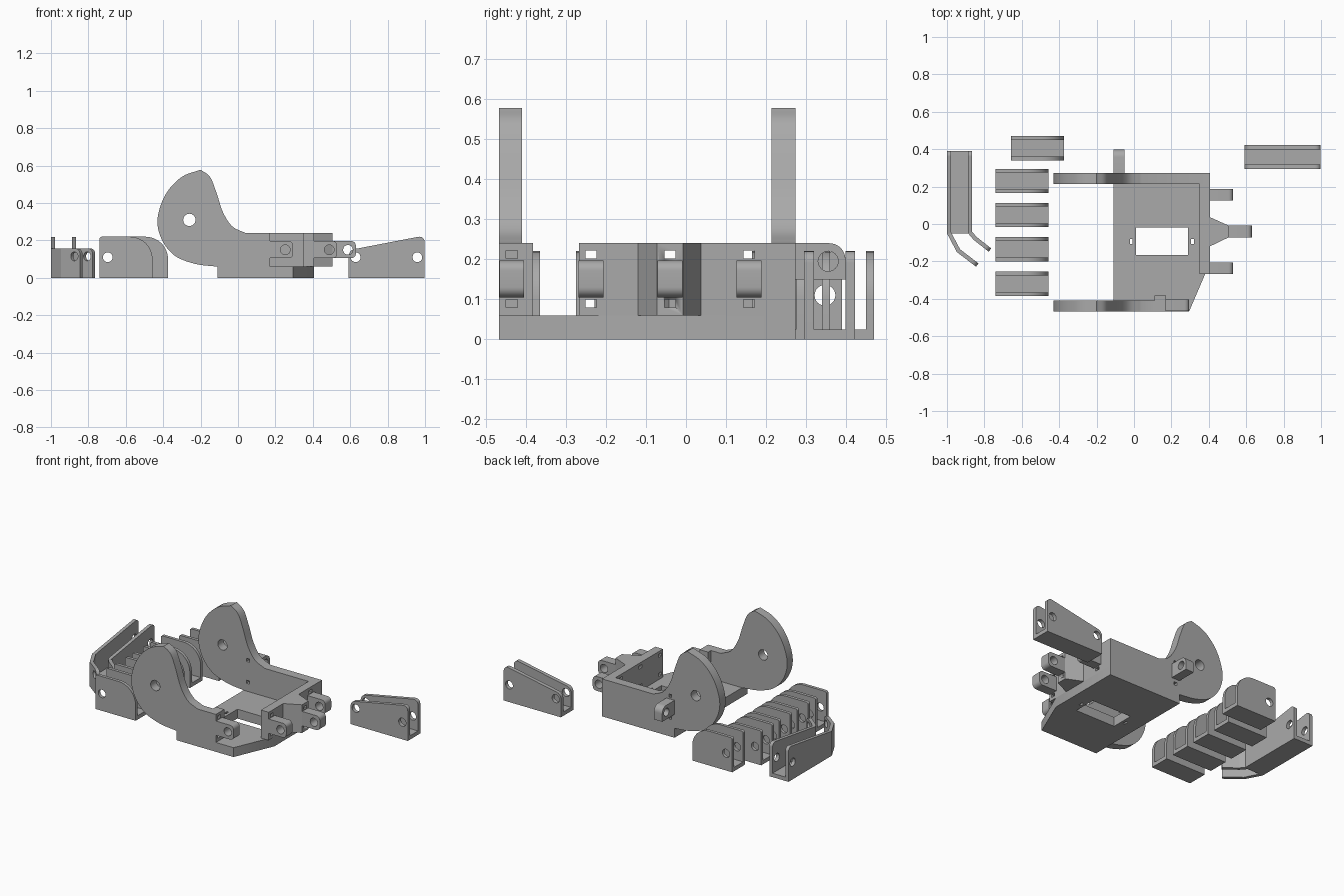
import bpy, bmesh
from math import cos, sin, pi
from mathutils import Vector

if "Cube" in bpy.data.objects:
    bpy.data.objects.remove(bpy.data.objects["Cube"])

grey = bpy.data.materials.new("plain grey")
grey.use_nodes = True
grey.diffuse_color = (0.4, 0.4, 0.4, 1)
grey.node_tree.nodes["Principled BSDF"].inputs["Base Color"].default_value = (0.4, 0.4, 0.4, 1)


def rect(u0, u1, v0, v1):
    return [(u0, v0), (u1, v0), (u1, v1), (u0, v1)]


def circle(u, v, r, n=24):
    return [(u + r * cos(2 * pi * i / n), v + r * sin(2 * pi * i / n)) for i in range(n)]


def smooth(points, steps=6):
    """Open curve passing through all points."""
    p = [Vector(q) for q in points]
    p = [2 * p[0] - p[1]] + p + [2 * p[-1] - p[-2]]
    out = []
    for a, b, c, d in zip(p, p[1:], p[2:], p[3:]):
        for i in range(steps):
            t = i / steps
            out.append(tuple(0.5 * (2 * b + (c - a) * t + (2 * a - 5 * b + 4 * c - d) * t * t
                                    + (3 * b - a - 3 * c + d) * t ** 3)))
    return out + [tuple(p[-2])]


def rounded(corners, steps=8):
    """Outline from (u, v, cut) corners, each rounded over the cut length."""
    out = []
    n = len(corners)
    for i, (u, v, cut) in enumerate(corners):
        p = Vector((u, v))
        if cut == 0:
            out.append((u, v))
            continue
        a = p + (Vector(corners[i - 1][:2]) - p).normalized() * cut
        b = p + (Vector(corners[(i + 1) % n][:2]) - p).normalized() * cut
        # weighted quadratic curve gives a circular corner at right angles
        for k in range(steps + 1):
            t = k / steps
            w = (1 - t) ** 2, 2 * t * (1 - t) * 0.707, t * t
            out.append(tuple((a * w[0] + p * w[1] + b * w[2]) / sum(w)))
    return out


def plate(name, axis, lo, hi, outline, holes=()):
    """Extrude an outline with holes along an axis, from lo to hi."""
    cu = bpy.data.curves.new(name, "CURVE")
    cu.dimensions = "2D"
    cu.fill_mode = "BOTH"
    cu.extrude = (hi - lo) / 2
    for loop in (outline, *holes):
        s = cu.splines.new("POLY")
        s.points.add(len(loop) - 1)
        for pt, (u, v) in zip(s.points, loop):
            pt.co = (u, v, 0, 1)
        s.use_cyclic_u = True
    tmp = bpy.data.objects.new(name + "_outline", cu)
    bpy.context.collection.objects.link(tmp)
    dg = bpy.context.evaluated_depsgraph_get()
    me = bpy.data.meshes.new_from_object(tmp.evaluated_get(dg))
    bpy.data.objects.remove(tmp)
    mid = (lo + hi) / 2
    for vert in me.vertices:
        u, v, w = vert.co
        w += mid
        vert.co = {"x": (w, u, v), "y": (u, w, v), "z": (u, v, w)}[axis]
    bm = bmesh.new()
    bm.from_mesh(me)
    bmesh.ops.remove_doubles(bm, verts=bm.verts, dist=1e-5)
    bmesh.ops.recalc_face_normals(bm, faces=bm.faces)
    bm.to_mesh(me)
    bm.free()
    me.materials.clear()
    me.materials.append(grey)
    ob = bpy.data.objects.new(name, me)
    bpy.context.collection.objects.link(ob)
    parts.append(ob)
    return ob


parts = []

# Palm floor with its window and two small slots
plate("palm_floor", "z", 0, 0.06,
      [(-0.11, -0.467), (0.295, -0.467), (0.405, -0.21), (0.405, 0.273), (-0.11, 0.273)],
      [rect(0.01, 0.29, -0.165, -0.02), rect(-0.022, -0.008, -0.108, -0.08),
       rect(0.306, 0.32, -0.108, -0.08)])

# Side walls with the tall rounded wrist ears
inner_edge = smooth([(0.04, 0.24), (-0.03, 0.275), (-0.08, 0.35), (-0.115, 0.455),
                     (-0.15, 0.54), (-0.2, 0.578)])
outer_edge = smooth([(-0.2, 0.578), (-0.3, 0.54), (-0.385, 0.45), (-0.43, 0.32), (-0.41, 0.21),
                     (-0.34, 0.12), (-0.23, 0.075), (-0.11, 0.06)])[1:]
pivot = circle(-0.26, 0.31, 0.033)
for name, y0, y1, end, slots in (
        ("right_wall", -0.467, -0.41, 0.11, []),
        ("left_wall", 0.214, 0.273, 0.405,
         [rect(-0.09, -0.07, z, z + 0.02) for z in (0.11, 0.25)])):
    plate(name, "y", y0, y1, [(end, 0.06), (end, 0.24)] + inner_edge + outer_edge,
          [pivot] + slots)


# Knuckle wall with cord slots
def cord_slots(y):
    return [rect(y - 0.014, y + 0.014, z, z + 0.02) for z in (0.08, 0.202)]


knuckles = [-0.237, -0.04, 0.157]
plate("knuckle_wall", "x", 0.35, 0.405, rect(-0.267, 0.214, 0.06, 0.24),
      [s for y in knuckles for s in cord_slots(y)])
plate("thumb_block", "x", 0.11, 0.17, rect(-0.467, -0.382, 0.06, 0.24), cord_slots(-0.435))

# Tapered middle knuckle, with the cord slots cut through it
wedge = plate("middle_knuckle", "z", 0.06, 0.24,
              [(0.405, -0.12), (0.505, -0.072), (0.505, -0.008), (0.405, 0.037)])
for slot in cord_slots(-0.04):
    cutter = plate("slot_cutter", "x", 0.39, 0.52, slot)
    parts.remove(cutter)
    cutter.hide_render = True
    cutter.hide_set(True)
    mod = wedge.modifiers.new("cord slot", "BOOLEAN")
    mod.operation = "DIFFERENCE"
    mod.solver = "EXACT"
    mod.object = cutter

# Hinge lugs
for name, x, y in (("thumb_lug", 0.17, -0.435), ("first_lug", 0.405, knuckles[0]),
                   ("middle_lug", 0.505, knuckles[1]), ("last_lug", 0.405, knuckles[2])):
    plate(name, "y", y - 0.031, y + 0.031,
          rounded([(x, 0.105, 0), (x + 0.125, 0.105, 0.025), (x + 0.125, 0.197, 0.025),
                   (x, 0.197, 0)]), [circle(x + 0.083, 0.15, 0.026)])
plate("side_lug", "x", -0.11, -0.052,
      rounded([(0.273, 0.15, 0), (0.398, 0.15, 0), (0.398, 0.24, 0.04), (0.273, 0.24, 0)]),
      [circle(0.355, 0.195, 0.025)])


# Open channels: two side cheeks and a floor between them
def channel(name, y0, y1, x0, x1, outline, holes, t=0.02):
    plate(name + "_right_cheek", "y", y0, y0 + t, outline, holes)
    plate(name + "_left_cheek", "y", y1 - t, y1, outline, holes)
    plate(name + "_floor", "z", 0, 0.025, rect(x0, x1, y0 + t, y1 - t))


for i, (x, y) in enumerate([(-0.74, -0.385), (-0.74, -0.2), (-0.74, -0.017),
                            (-0.74, 0.165), (-0.657, 0.34)]):
    channel(f"finger_segment_{i + 1}", y, y + 0.13, x, x + 0.283,
            rounded([(x, 0, 0), (x + 0.283, 0, 0), (x + 0.283, 0.22, 0.12), (x, 0.22, 0.012)]),
            [circle(x + 0.044, 0.11, 0.026)])

channel("long_segment", 0.295, 0.422, 0.592, 0.998,
        rounded([(0.592, 0, 0), (0.998, 0, 0), (0.998, 0.226, 0.035), (0.592, 0.148, 0.03)]),
        [circle(0.629, 0.11, 0.026), circle(0.959, 0.11, 0.026)], 0.024)

# Bent thumb channel: sloped straight cheeks, then two angled panels each
cheek = rounded([(-0.05, 0, 0), (0.39, 0, 0), (0.39, 0.222, 0.03), (-0.05, 0.157, 0)])
plate("thumb_outer_cheek", "x", -1, -0.978, cheek, [circle(0.347, 0.11, 0.026)])
plate("thumb_inner_cheek", "x", -0.887, -0.865, cheek, [circle(0.347, 0.11, 0.026)])
plate("thumb_floor", "z", 0, 0.025, rect(-0.978, -0.887, -0.05, 0.39))


def angled_panel(name, a, b, tip):
    a, b = Vector((*a, 0)), Vector((*b, 0))
    d = b - a
    L = d.length
    outline = rounded([(0, 0, 0), (L, 0, 0), (L, 0.157, 0.03 if tip else 0), (0, 0.157, 0)])
    ob = plate(name, "y", 0, 0.022, outline, [circle(L - 0.038, 0.115, 0.024)] if tip else [])
    d.normalize()
    side = Vector((-d.y, d.x, 0))
    for v in ob.data.vertices:
        v.co = a + d * v.co.x + side * v.co.y + Vector((0, 0, v.co.z))


for name, path in (("outer", [(-1, -0.05), (-0.947, -0.15), (-0.845, -0.228)]),
                   ("inner", [(-0.887, -0.05), (-0.857, -0.085), (-0.777, -0.148)])):
    angled_panel(f"thumb_{name}_bend", path[0], path[1], False)
    angled_panel(f"thumb_{name}_tip", path[1], path[2], True)

# Smooth the round surfaces, keep the edges sharp
bpy.ops.object.select_all(action="DESELECT")
for ob in parts:
    ob.select_set(True)
bpy.context.view_layer.objects.active = parts[0]
bpy.ops.object.shade_smooth_by_angle()
